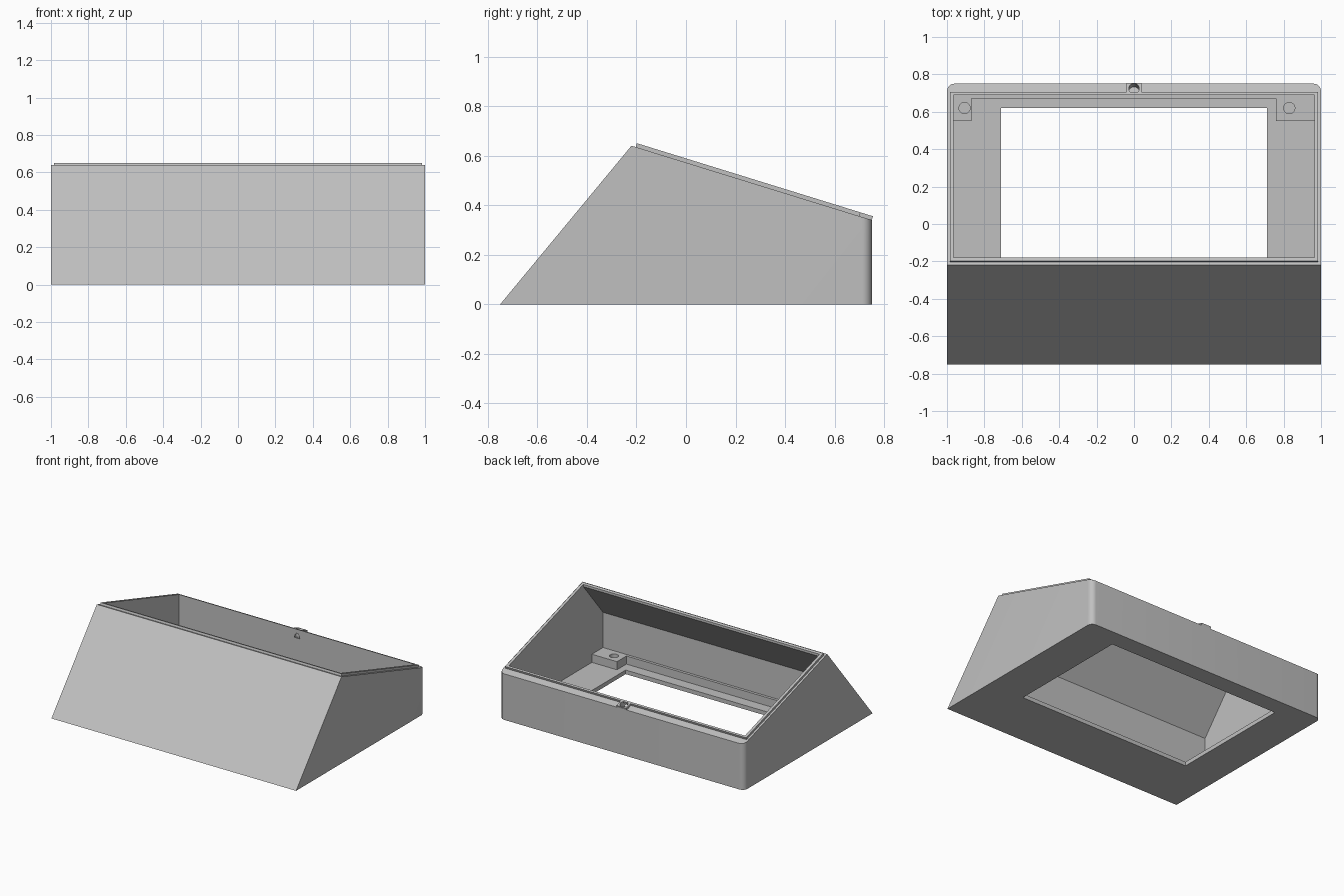
import bpy, bmesh, math
from mathutils import Vector, Matrix

cube = bpy.data.objects.get("Cube")
if cube:
    bpy.data.objects.remove(cube, do_unlink=True)

grey = bpy.data.materials.new("light grey plastic")
grey.use_nodes = True
COLOUR = (0.53, 0.53, 0.53, 1)
grey.diffuse_color = COLOUR
grey.node_tree.nodes["Principled BSDF"].inputs["Base Color"].default_value = COLOUR

# Sloping top plane shared by the shell, lip and tab
SLOPE = -0.3 / 0.97
NORMAL = Vector((0, -SLOPE, 1)).normalized()
TILT = Matrix.Rotation(math.atan(SLOPE), 4, 'X')
FLOOR, LEDGE, LIP = 0.03, 0.09, 0.016


def rim_z(y):
    return 0.64 + SLOPE * (y + 0.22)


def finish(name, bm):
    bmesh.ops.recalc_face_normals(bm, faces=bm.faces)
    mesh = bpy.data.meshes.new(name)
    bm.to_mesh(mesh)
    bm.free()
    mesh.materials.append(grey)
    obj = bpy.data.objects.new(name, mesh)
    bpy.context.collection.objects.link(obj)
    return obj


def prism(name, profile, x0, x1, round_back=0):
    """Extrude a (y, z) profile from x0 to x1."""
    bm = bmesh.new()
    face = bm.faces.new([bm.verts.new((x0, y, z)) for y, z in profile])
    out = bmesh.ops.extrude_face_region(bm, geom=[face])
    moved = [v for v in out["geom"] if isinstance(v, bmesh.types.BMVert)]
    bmesh.ops.translate(bm, verts=moved, vec=(x1 - x0, 0, 0))
    if round_back:
        back = max(v.co.y for v in bm.verts)
        edges = [e for e in bm.edges
                 if all(v.co.y > back - 0.001 for v in e.verts)
                 and abs(e.verts[0].co.x - e.verts[1].co.x) < 0.001]
        bmesh.ops.bevel(bm, geom=edges, offset=round_back, segments=8,
                        profile=0.5, affect='EDGES')
    return finish(name, bm)


def box(name, x0, x1, y0, y1, z0, z1):
    return prism(name, [(y0, z0), (y1, z0), (y1, z1), (y0, z1)], x0, x1)


def cylinder(name, centre, radius, depth, rotation=Matrix()):
    bm = bmesh.new()
    bmesh.ops.create_cone(bm, cap_ends=True, segments=32, radius1=radius,
                          radius2=radius, depth=depth,
                          matrix=Matrix.Translation(centre) @ rotation)
    return finish(name, bm)


def activate(obj):
    bpy.ops.object.select_all(action='DESELECT')
    obj.select_set(True)
    bpy.context.view_layer.objects.active = obj


def cut(obj, cutter):
    mod = obj.modifiers.new("cut", 'BOOLEAN')
    mod.operation, mod.solver, mod.object = 'DIFFERENCE', 'EXACT', cutter
    activate(obj)
    bpy.ops.object.modifier_apply(modifier=mod.name)


def slab(name, x, y0, y1):
    """Thin plate lying on the sloping rim."""
    low = [Vector((0, y, rim_z(y))) for y in (y0, y1)]
    high = [p + NORMAL * LIP for p in reversed(low)]
    return prism(name, [(p.y, p.z) for p in low + high], -x, x)


# Outer shell, raised lip and back tab
shell = prism("shell", [(-0.75, 0), (0.75, 0), (0.75, rim_z(0.75)), (-0.22, 0.64)],
              -1, 1, round_back=0.04)
lip = slab("rim_lip", 0.985, -0.203, 0.70)
tab = slab("back_tab", 0.04, 0.70, 0.75)

# Cutters: inner cavity, floor window, screw hole in the tab
cavity = prism("cavity_cutter", [(0.69, FLOOR), (-0.41, FLOOR), (-0.41, 0.35),
               (-0.18, rim_z(-0.18)), (-0.18, 0.9), (0.69, 0.9)], -0.965, 0.965)
window = box("window_cutter", -0.71, 0.71, -0.31, 0.62, -0.1, 0.2)
tab_hole = cylinder("tab_hole_cutter", Vector((0, 0.72, rim_z(0.72))), 0.028, 0.09, TILT)
cutters = [cavity, window, tab_hole]
for c in cutters:
    cut(shell, c)
cut(lip, cavity)
cut(tab, tab_hole)
parts = [shell, lip, tab]

# Corner screw bosses and the ledges between them
for end, y0, y1, hole_y in (("front", -0.41, -0.28, -0.345), ("back", 0.55, 0.69, 0.62)):
    for side, x0, x1, hole_x in (("left", 0.76, 0.965, 0.83), ("right", -0.965, -0.868, -0.906)):
        boss = box(f"{end}_{side}_boss", x0, x1, y0, y1, FLOOR, LEDGE)
        hole = cylinder("boss_hole_cutter", (hole_x, hole_y, LEDGE), 0.03, 0.08)
        cut(boss, hole)
        cutters.append(hole)
        parts.append(boss)
    wall = -0.41 if end == "front" else 0.67
    parts.append(box(f"{end}_ledge", -0.868, 0.76, wall, wall + 0.02, FLOOR, LEDGE))

for c in cutters:
    bpy.data.objects.remove(c, do_unlink=True)
for p in parts:
    activate(p)
    bpy.ops.object.shade_smooth_by_angle(angle=math.radians(30))
